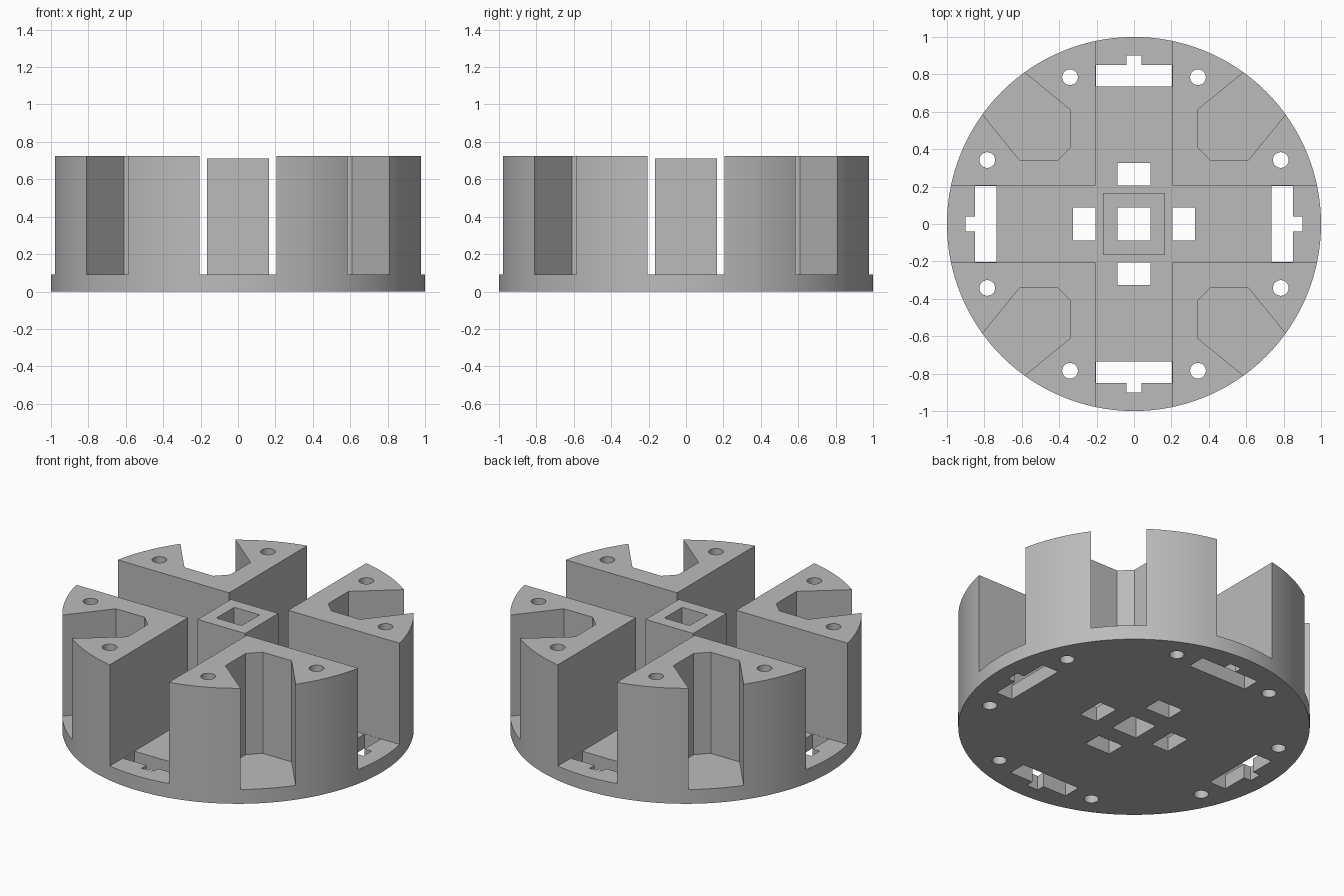
import bpy, bmesh, math

old = bpy.data.objects.get("Cube")
if old:
    bpy.data.objects.remove(old, do_unlink=True)

FLOOR, TOP, POST_TOP = 0.09, 0.725, 0.71

grey = bpy.data.materials.new("plain grey")
grey.use_nodes = True
grey.diffuse_color = (0.5, 0.5, 0.5, 1)
grey.node_tree.nodes["Principled BSDF"].inputs["Base Color"].default_value = grey.diffuse_color


def circle(radius, sides, cx=0, cy=0):
    return [(cx + radius * math.cos(2 * math.pi * i / sides),
             cy + radius * math.sin(2 * math.pi * i / sides)) for i in range(sides)]


def rect(x0, x1, y0, y1):
    return [(x0, y0), (x1, y0), (x1, y1), (x0, y1)]


def four_ways(profile):
    """The profile repeated at quarter turns."""
    turns = [profile]
    for _ in range(3):
        turns.append([(-y, x) for x, y in turns[-1]])
    return turns


def prisms(name, profiles, z0, z1):
    """One object made of upright prisms, one per counter-clockwise profile."""
    bm = bmesh.new()
    for profile in profiles:
        face = bm.faces.new([bm.verts.new((x, y, z0)) for x, y in profile])
        side = bmesh.ops.extrude_face_region(bm, geom=[face])
        verts = [g for g in side["geom"] if isinstance(g, bmesh.types.BMVert)]
        bmesh.ops.translate(bm, verts=verts, vec=(0, 0, z1 - z0))
    bmesh.ops.recalc_face_normals(bm, faces=bm.faces[:])
    mesh = bpy.data.meshes.new(name)
    bm.to_mesh(mesh)
    bm.free()
    mesh.materials.append(grey)
    obj = bpy.data.objects.new(name, mesh)
    bpy.context.collection.objects.link(obj)
    return obj


def carve(obj, cutters):
    """Cut each cutter out of the object and keep the plain mesh."""
    for cutter in cutters:
        mod = obj.modifiers.new("cut", "BOOLEAN")
        mod.operation, mod.solver, mod.object = "DIFFERENCE", "EXACT", cutter
    graph = bpy.context.evaluated_depsgraph_get()
    mesh = bpy.data.meshes.new_from_object(obj.evaluated_get(graph))
    obj.modifiers.clear()
    obj.data = mesh


# Crossing channels and the flared corner pockets, open above the floor
c = 0.205
cross = [p for arm in four_ways([(c, -c), (1.2, -c), (1.2, c)]) for p in arm]
pocket = [(0.83, 1.01), (0.34, 0.61), (0.34, 0.41),
          (0.41, 0.34), (0.61, 0.34), (1.01, 0.83)]
recesses = prisms("recess_cutter", [cross] + four_ways(pocket), FLOOR, 1)

# Holes through the full height: keyed slots, square holes, bolt holes
slot = [(0.735, -0.204), (0.85, -0.204), (0.85, -0.04), (0.9, -0.04),
        (0.9, 0.04), (0.85, 0.04), (0.85, 0.204), (0.735, 0.204)]
through = [rect(-0.088, 0.088, -0.088, 0.088)]
through += four_ways(slot) + four_ways(rect(0.205, 0.325, -0.088, 0.088))
for sign in (1, -1):
    through += four_ways(circle(0.042, 32, 0.785, sign * 0.342))
holes = prisms("hole_cutter", through, -0.2, 1.2)

# Round body and hollow centre post
body = prisms("round_body", [circle(1, 128)], 0, TOP)
post = prisms("centre_post", [rect(-0.165, 0.165, -0.165, 0.165)], FLOOR, POST_TOP)
carve(body, [recesses, holes])
carve(post, [holes])
for cutter in (recesses, holes):
    bpy.data.objects.remove(cutter, do_unlink=True)

# Smooth round walls, sharp edges
for obj in (body, post):
    obj.select_set(True)
bpy.context.view_layer.objects.active = body
bpy.ops.object.shade_smooth_by_angle(angle=math.radians(25))
